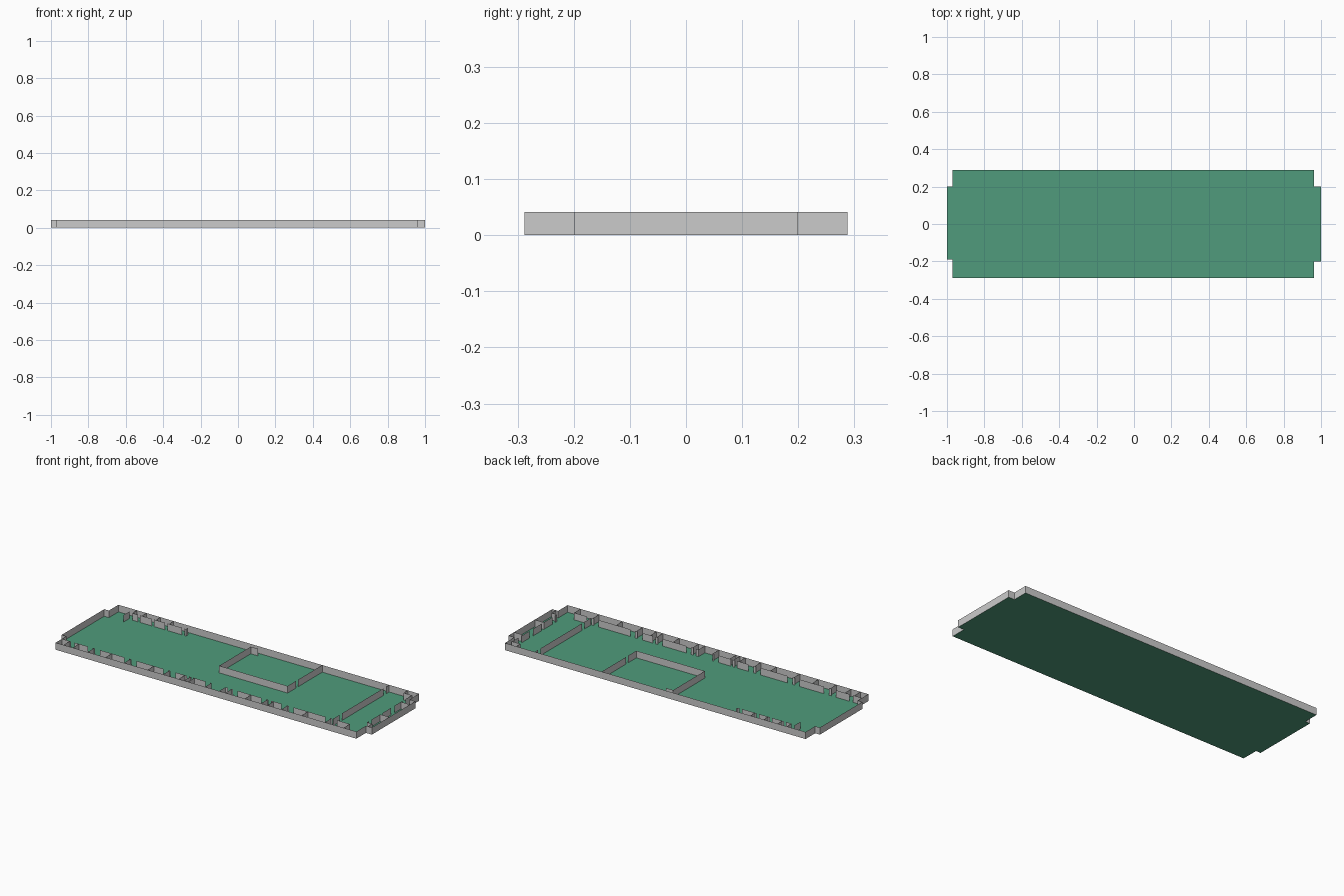
import bpy, bmesh

if "Cube" in bpy.data.objects:
    bpy.data.objects.remove(bpy.data.objects["Cube"])

H = 0.041          # wall height
Y = 0.288          # half depth of the main block
L, R = -0.97, 0.962  # ends of the main block
CY = -0.23         # corridor wall in front of the small rooms


def make_object(name, bm):
    bmesh.ops.remove_doubles(bm, verts=bm.verts, dist=1e-5)
    mesh = bpy.data.meshes.new(name)
    bm.to_mesh(mesh)
    bm.free()
    obj = bpy.data.objects.new(name, mesh)
    bpy.context.collection.objects.link(obj)
    return obj


def walls(name, segments):
    """Thin upright sheets, one for each plan segment (x1, y1, x2, y2)."""
    bm = bmesh.new()
    for x1, y1, x2, y2 in segments:
        bm.faces.new([bm.verts.new(p) for p in
                      ((x1, y1, 0), (x2, y2, 0), (x2, y2, H), (x1, y1, H))])
    return make_object(name, bm)


def path(points):
    return [(*a, *b) for a, b in zip(points, points[1:])]


# Floor slab outline with a shallow bay at each end
outline = [(L, -Y), (R, -Y), (R, -0.2), (1, -0.2), (1, 0.2), (R, 0.2),
           (R, Y), (L, Y), (L, 0.2), (-1, 0.2), (-1, -0.19), (L, -0.19)]
bm = bmesh.new()
bm.faces.new([bm.verts.new((x, y, 0)) for x, y in outline])
floor = make_object("floor", bm)
green = bpy.data.materials.new("floor_green")
green.diffuse_color = (0.08, 0.33, 0.2, 1)
green.use_nodes = True
green.node_tree.nodes["Principled BSDF"].inputs["Base Color"].default_value = green.diffuse_color
floor.data.materials.append(green)

# Outside walls
walls("outer_walls", path(outline + outline[:1]))

# Row of small rooms along the front, each with a door gap
xs = [-0.92, -0.86, -0.765, -0.65, -0.53, -0.38, -0.28, -0.18, -0.145, -0.12,
      -0.01, 0.08, 0.12, 0.245, 0.35, 0.39, 0.48, 0.61, 0.76, 0.88]
walls("front_room_partitions", [(x, -Y, x, CY) for x in xs])
corridor = [(L, CY, -0.92, CY)]
for i, (a, b) in enumerate(zip(xs, xs[1:])):
    if a == -0.01:      # open entrance lobby
        continue
    gap = min(0.03, (b - a) * 0.35)
    door = b - gap - 0.008 if i % 2 else a + 0.008
    corridor += [(a, CY, door, CY), (door + gap, CY, b, CY)]
walls("front_corridor_wall", corridor)

# Small rooms in the back left corner
BY = 0.245
back_xs = [-0.85, -0.79, -0.7, -0.615, -0.505]
back = [(-0.875, 0.2, -0.875, 0.255)] + [(x, BY, x, Y) for x in back_xs[:-1]]
back += [(-0.505, BY, -0.505, 0.262)]
for a, b in zip(back_xs, back_xs[1:]):
    back += [(a, BY, b - 0.025, BY), (b - 0.01, BY, b, BY)]
walls("back_room_walls", back)

# Central room against the back wall
walls("central_room_walls",
      path([(-0.055, 0.26), (-0.1, 0.26), (-0.1, -0.03), (0.34, -0.03), (0.34, 0.045)])
      + [(0.34, 0.065, 0.34, Y)])

# Cross wall with two doorways
walls("cross_wall", [(0.77, Y, 0.77, 0.26), (0.77, 0.235, 0.77, -0.145),
                     (0.77, -0.17, 0.77, CY)])

# Rooms at the right end
RX = 0.942
walls("right_room_walls",
      [(RX, 0.25, RX, 0.19), (RX, 0.165, RX, 0.09), (RX, 0.06, RX, -0.02),
       (RX, -0.04, RX, -0.12), (RX, -0.145, RX, -0.16),
       (RX, 0.15, 1, 0.15), (RX, -0.04, 1, -0.04), (RX, -0.16, 0.975, -0.16),
       (0.975, -0.16, 0.975, -0.2),
       (0.89, Y, 0.89, 0.25), (0.89, 0.25, 0.945, 0.25)])
